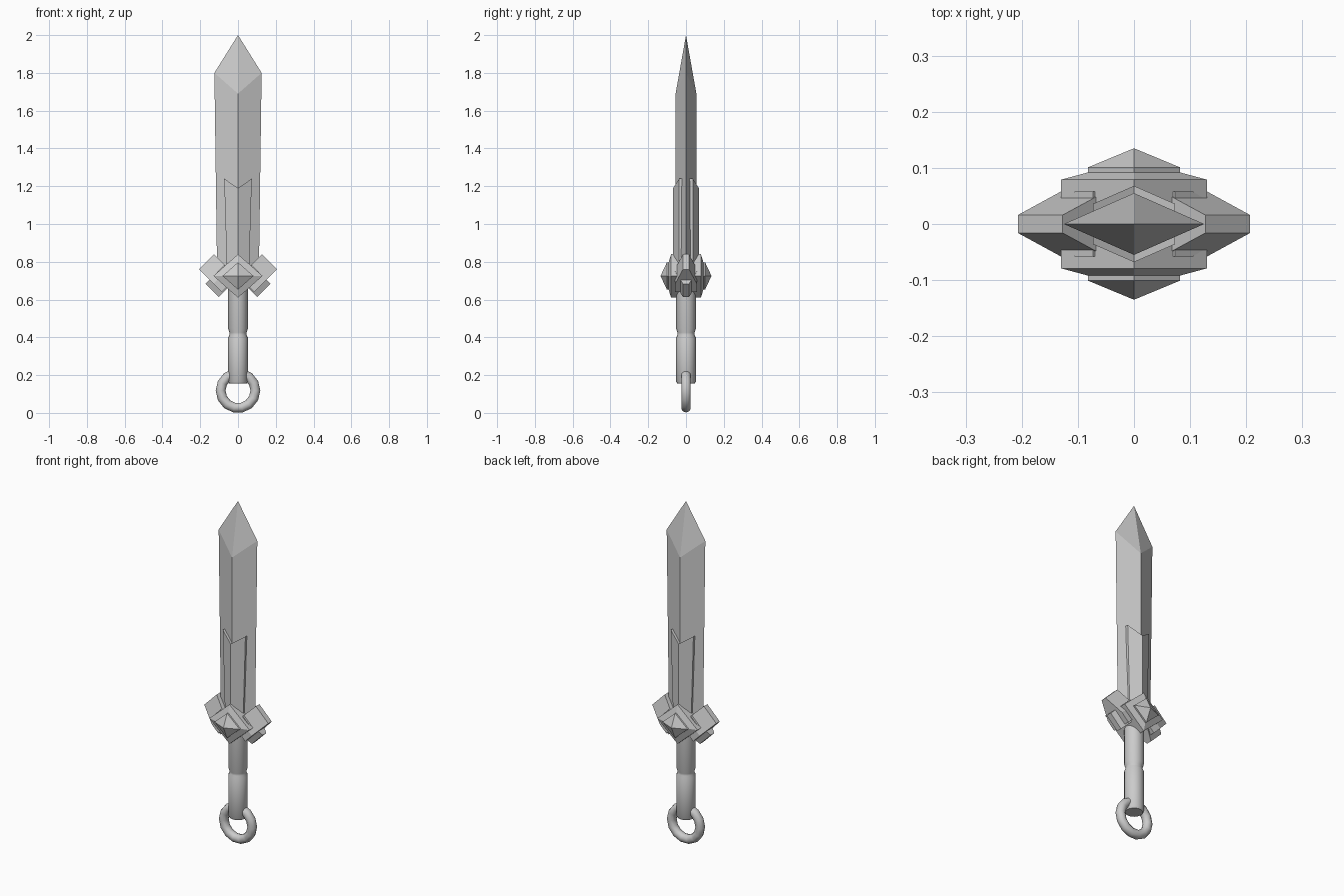
import bpy, bmesh, math
from mathutils import Vector

cube = bpy.data.objects.get("Cube")
if cube:
    bpy.data.objects.remove(cube, do_unlink=True)

steel = bpy.data.materials.new("grey_steel")
steel.use_nodes = True
GREY = (0.6, 0.6, 0.6, 1)
steel.diffuse_color = GREY
steel.node_tree.nodes["Principled BSDF"].inputs["Base Color"].default_value = GREY


def loft(name, rings, smooth=False):
    """Skin a list of equal-sized rings; a one-point ring closes to a tip."""
    bm = bmesh.new()
    rows = [[bm.verts.new(p) for p in ring] for ring in rings]
    for a, b in zip(rows, rows[1:]):
        n = len(a)
        for i in range(n):
            j = (i + 1) % n
            if len(b) == 1:
                bm.faces.new((a[i], a[j], b[0]))
            else:
                bm.faces.new((a[i], a[j], b[j], b[i]))
    for row in (rows[0], rows[-1]):
        if len(row) > 2:
            bm.faces.new(row)
    bmesh.ops.recalc_face_normals(bm, faces=bm.faces)
    mesh = bpy.data.meshes.new(name)
    bm.to_mesh(mesh)
    bm.free()
    obj = bpy.data.objects.new(name, mesh)
    bpy.context.collection.objects.link(obj)
    finish(obj, smooth)
    return obj


def finish(obj, smooth):
    obj.data.materials.append(steel)
    if smooth:
        bpy.ops.object.select_all(action="DESELECT")
        obj.select_set(True)
        bpy.context.view_layer.objects.active = obj
        bpy.ops.object.shade_smooth_by_angle(angle=math.radians(40))


def rhombus(w, d, z_edge, z_ridge):
    return [(w, 0, z_edge), (0, d, z_ridge), (-w, 0, z_edge), (0, -d, z_ridge)]


# Blade with a diamond section and a faceted point
loft("blade", [rhombus(0.11, 0.055, 0.7, 0.7),
               rhombus(0.125, 0.055, 1.8, 1.69),
               [(0, 0, 2)]])


# Raised spine over the lower blade, notched at its top
def spine_ring(w, z_side, z_mid):
    return [(w, -0.036, z_side), (w, 0.036, z_side), (0, 0.068, z_mid),
            (-w, 0.036, z_side), (-w, -0.036, z_side), (0, -0.068, z_mid)]


spine = loft("blade_spine", [spine_ring(0.057, 0.7, 0.7),
                             spine_ring(0.073, 1.24, 1.19)])
# Split the notched top along its centre line
bm = bmesh.new()
bm.from_mesh(spine.data)
top = max(bm.faces, key=lambda f: f.calc_center_median().z)
mid = [v for v in top.verts if abs(v.co.x) < 0.001]
bmesh.ops.connect_verts(bm, verts=mid)
bm.to_mesh(spine.data)
bm.free()


# Diamond plates with stepped pyramids on the front and back of the guard
def plate_ring(scale, y):
    return [(0.13 * scale, y, 0.725), (0, y, 0.725 + 0.115 * scale),
            (-0.13 * scale, y, 0.725), (0, y, 0.725 - 0.115 * scale)]


for side, label in ((-1, "front"), (1, "back")):
    loft("guard_plate_" + label,
         [plate_ring(1, 0), plate_ring(1, side * 0.079),
          plate_ring(0.63, side * 0.092), plate_ring(0.63, side * 0.101),
          [(0, side * 0.135, 0.725)]])


# Wedge-ended guard arms pointing diagonally outwards
def guard_arm(name, outer, inner, direction, taper, length):
    def ring(dist, thick):
        pts = []
        for (x, z), y in ((outer, thick), (outer, -thick),
                          (inner, -thick), (inner, thick)):
            p = Vector((x, y, z)) - direction * dist
            pts.append((p.x * side, p.y, p.z))
        return pts
    loft(name, [ring(length, 0.058), ring(taper, 0.058), ring(0, 0.016)])


for side, label in ((1, "left"), (-1, "right")):
    guard_arm("upper_arm_" + label, (0.207, 0.76), (0.127, 0.84),
              Vector((1, 0, 1)).normalized(), 0.109, 0.17)
    guard_arm("lower_arm_" + label, (0.172, 0.683), (0.102, 0.613),
              Vector((1, 0, -1)).normalized(), 0.095, 0.14)

# Round grip with a waisted groove
grip = [(0.046, 0.155), (0.052, 0.165), (0.052, 0.4), (0.045, 0.413),
        (0.045, 0.425), (0.052, 0.445), (0.052, 0.7)]
SIDES = 16
loft("grip", [[(r * math.cos(math.tau * i / SIDES), r * math.sin(math.tau * i / SIDES), z)
               for i in range(SIDES)] for r, z in grip], smooth=True)

# Pommel ring
bpy.ops.mesh.primitive_torus_add(
    major_segments=14, minor_segments=10, major_radius=0.092, minor_radius=0.026,
    location=(0, 0, 0.118), rotation=(math.pi / 2, 0, 0))
ring_obj = bpy.context.object
ring_obj.name = "pommel_ring"
finish(ring_obj, True)
